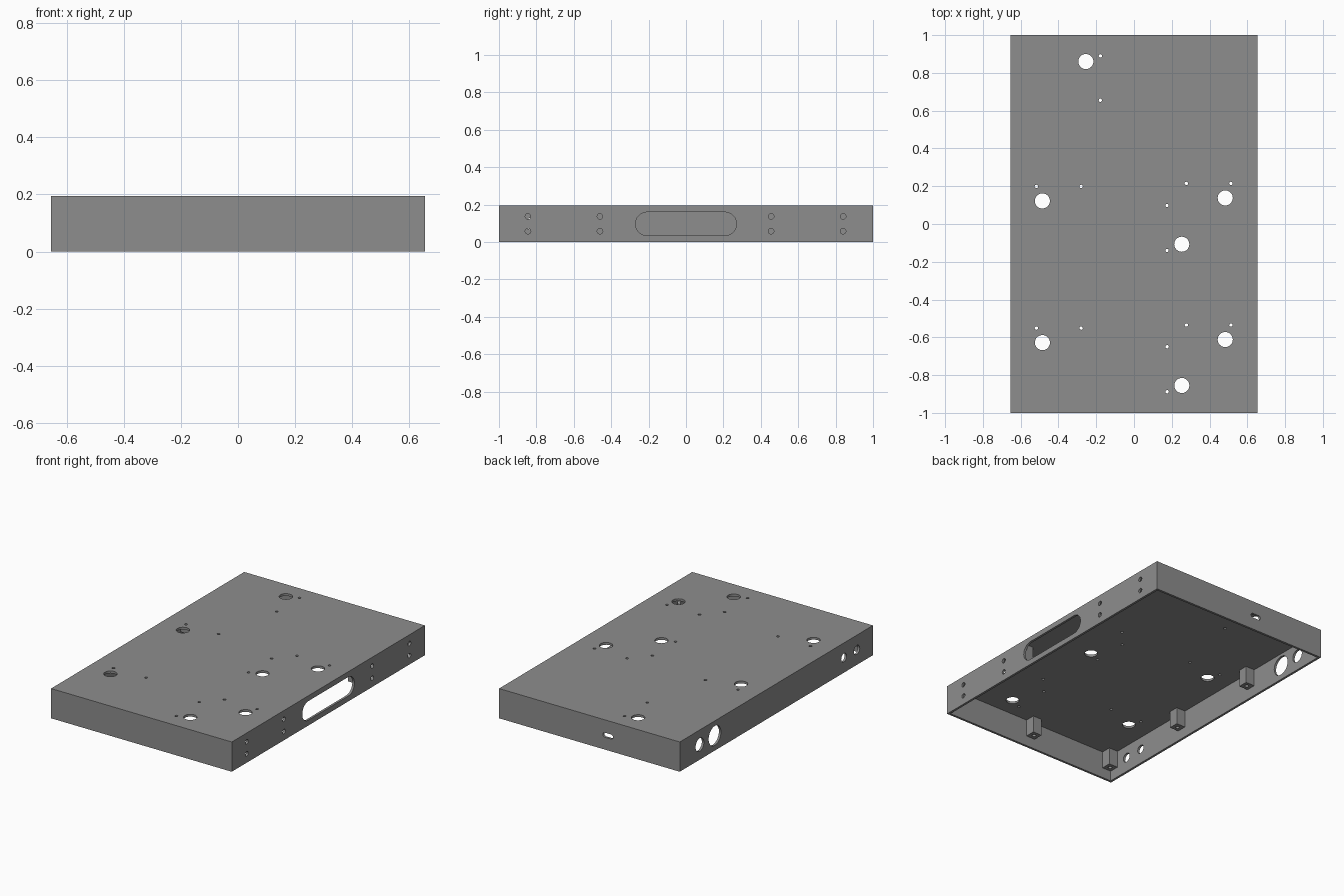
import bpy, bmesh, math
from mathutils import Matrix, Vector

if "Cube" in bpy.data.objects:
    bpy.data.objects.remove(bpy.data.objects["Cube"])

W, D, H, T = 1.31, 2.0, 0.195, 0.015      # width, depth, height, wall thickness
X, Y = W / 2, D / 2

grey = bpy.data.materials.new("mid_grey")
grey.diffuse_color = (0.27, 0.27, 0.27, 1)
grey.use_nodes = True
grey.node_tree.nodes["Principled BSDF"].inputs["Base Color"].default_value = grey.diffuse_color


def box(bm, lo, hi):
    lo, hi = Vector(lo), Vector(hi)
    m = Matrix.Translation((lo + hi) / 2) @ Matrix.Diagonal((*(hi - lo), 1))
    bmesh.ops.create_cube(bm, size=1, matrix=m)


def cylinder(bm, centre, r, length, axis="Z", segments=32):
    rot = {"X": Matrix.Rotation(math.pi / 2, 4, "Y"),
           "Y": Matrix.Rotation(math.pi / 2, 4, "X"), "Z": Matrix()}[axis]
    bmesh.ops.create_cone(bm, cap_ends=True, segments=segments, radius1=r, radius2=r,
                          depth=length, matrix=Matrix.Translation(centre) @ rot)


def pill(bm, centre, half, r, length, axis):
    """Rounded slot cutter lying along the wall that faces the given axis."""
    pts = []
    for i in range(34):
        side = 1 if i < 17 else -1
        a = math.pi * (i % 17) / 16 - math.pi / 2 + (0 if side > 0 else math.pi)
        pts.append((side * (half - r) + r * math.cos(a), r * math.sin(a)))

    def at(u, v, w):
        return Vector(centre) + (Vector((w, u, v)) if axis == "X" else Vector((u, w, v)))
    face = bm.faces.new([bm.verts.new(at(u, v, -length / 2)) for u, v in pts])
    ext = bmesh.ops.extrude_face_region(bm, geom=[face])
    new = [g for g in ext["geom"] if isinstance(g, bmesh.types.BMVert)]
    bmesh.ops.translate(bm, verts=new, vec=at(0, 0, length) - Vector(centre))


def make(name, bm):
    bmesh.ops.recalc_face_normals(bm, faces=bm.faces[:])
    me = bpy.data.meshes.new(name)
    bm.to_mesh(me)
    bm.free()
    me.materials.append(grey)
    ob = bpy.data.objects.new(name, me)
    bpy.context.collection.objects.link(ob)
    return ob


def cut(ob, cutter):
    mod = ob.modifiers.new("cut", "BOOLEAN")
    mod.operation, mod.solver, mod.object = "DIFFERENCE", "EXACT", cutter
    bpy.context.view_layer.objects.active = ob
    bpy.ops.object.modifier_apply(modifier=mod.name)
    bpy.data.objects.remove(cutter)


def smooth(ob):
    bpy.ops.object.select_all(action="DESELECT")
    ob.select_set(True)
    bpy.context.view_layer.objects.active = ob
    bpy.ops.object.shade_smooth_by_angle(angle=math.radians(30))


# Enclosure shell, open at the bottom
bm = bmesh.new()
box(bm, (-X, -Y, 0), (X, Y, H))
shell = make("enclosure_shell", bm)
bm = bmesh.new()
box(bm, (-X + T, -Y + T, -0.1), (X - T, Y - T, H - T))
cut(shell, make("cavity_cutter", bm))

# Top panel: each large hole has two small screw holes beside it
bm = bmesh.new()
top_holes = [
    (-0.255, 0.86, [(0.077, 0.03), (0.077, -0.205)]),
    (0.253, -0.107, [(-0.078, 0.205), (-0.078, -0.033)]),
    (0.253, -0.855, [(-0.078, 0.205), (-0.078, -0.033)]),
    (-0.485, 0.122, [(-0.032, 0.077), (0.205, 0.077)]),
    (-0.485, -0.628, [(-0.032, 0.077), (0.205, 0.077)]),
    (0.483, 0.138, [(-0.206, 0.077), (0.03, 0.077)]),
    (0.483, -0.612, [(-0.206, 0.077), (0.03, 0.077)]),
]
for x, y, screws in top_holes:
    cylinder(bm, (x, y, H), 0.04, 0.08)
    for dx, dy in screws:
        cylinder(bm, (x + dx, y + dy, H), 0.009, 0.08, segments=16)

# Right wall: handle slot and four pairs of screw holes
pill(bm, (X, 0, 0.0975), 0.27, 0.0625, 0.08, "X")
for y in (-0.845, -0.46, 0.455, 0.84):
    for z in (0.058, 0.137):
        cylinder(bm, (X, y, z), 0.015, 0.08, "X", 20)

# Left wall: connector holes
for y, r in ((0.793, 0.043), (0.637, 0.064), (-0.70, 0.028), (-0.834, 0.03)):
    cylinder(bm, (-X, y, 0.098), r, 0.08, "X")

# Back wall: small port
pill(bm, (-0.134, Y, 0.096), 0.037, 0.015, 0.08, "Y")
cut(shell, make("hole_cutter", bm))
smooth(shell)

# Screw posts around the inside of the walls
S = 0.0325                                # post half width
px, py = X - T - S, Y - T - S
spots = [(sx * px, y) for sx in (-1, 1) for y in (-py, -0.31, 0.35, py)]
spots += [(0, -py), (0, py)]
for i, (x, y) in enumerate(spots):
    bm = bmesh.new()
    box(bm, (x - S, y - S, 0.068), (x + S, y + S, H - T))
    post = make(f"screw_post_{i + 1}", bm)
    bm = bmesh.new()
    cylinder(bm, (x, y, 0.07), 0.012, 0.14, segments=16)
    cut(post, make("post_cutter", bm))
    smooth(post)
